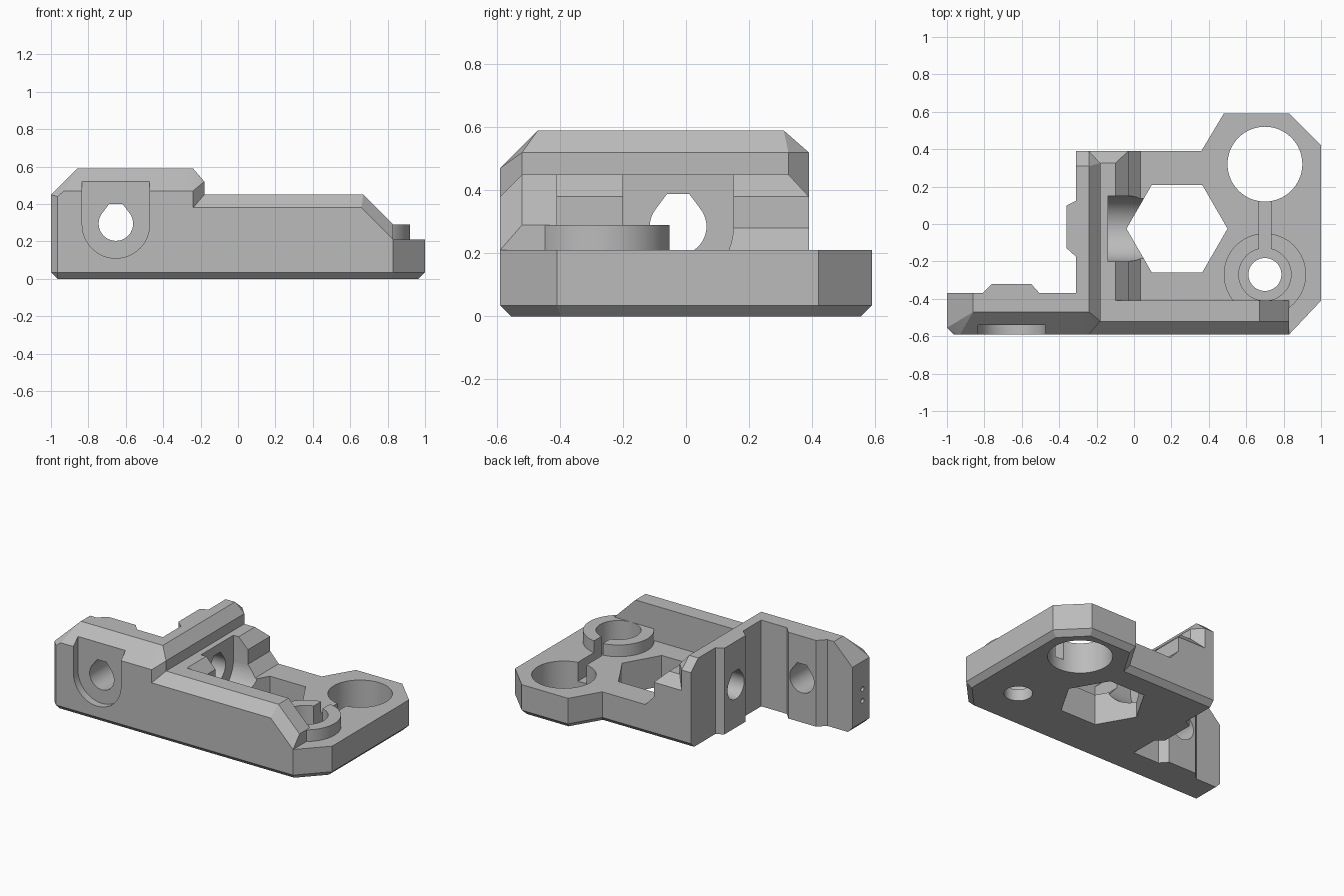
import bpy, bmesh, math
from mathutils import Vector

if "Cube" in bpy.data.objects:
    bpy.data.objects.remove(bpy.data.objects["Cube"])

grey = bpy.data.materials.new("plain_grey")
grey.diffuse_color = (0.5, 0.5, 0.5, 1)
grey.use_nodes = True
grey.node_tree.nodes["Principled BSDF"].inputs["Base Color"].default_value = grey.diffuse_color


def finish(name, bm):
    bmesh.ops.recalc_face_normals(bm, faces=bm.faces)
    mesh = bpy.data.meshes.new(name)
    bm.to_mesh(mesh)
    bm.free()
    mesh.materials.append(grey)
    ob = bpy.data.objects.new(name, mesh)
    bpy.context.collection.objects.link(ob)
    return ob


def hull(name, pts):
    """Convex solid around the given points."""
    bm = bmesh.new()
    for p in pts:
        bm.verts.new(p)
    res = bmesh.ops.convex_hull(bm, input=bm.verts)
    loose = {g for g in res["geom_interior"] + res["geom_unused"] if isinstance(g, bmesh.types.BMVert)}
    bmesh.ops.delete(bm, geom=list(loose), context='VERTS')
    bmesh.ops.dissolve_limit(bm, angle_limit=0.002, verts=bm.verts, edges=bm.edges)
    return finish(name, bm)


def box(name, x0, x1, y0, y1, z0, z1):
    return hull(name, [(x, y, z) for x in (x0, x1) for y in (y0, y1) for z in (z0, z1)])


def prism(name, outline, axis, a, b):
    """Convex outline swept along an axis; outline is in the other two axes."""
    def place(u, v, w):
        return {'X': (w, u, v), 'Y': (u, w, v), 'Z': (u, v, w)}[axis]
    return hull(name, [place(u, v, w) for u, v in outline for w in (a, b)])


def circle(cu, cv, r, n=48, turn=0.0):
    return [(cu + r * math.cos(turn + math.tau * i / n),
             cv + r * math.sin(turn + math.tau * i / n)) for i in range(n)]


def screw_hole(cu, cv, r):
    return circle(cu, cv, r) + [(cu - 0.035, cv + r * 1.15), (cu + 0.035, cv + r * 1.15)]


def head_slot(cu, cv, r, top):
    return circle(cu, cv, r) + [(cu - r, top), (cu + r, top)]


def plate(name, outline, top, c):
    """Flat plate with a chamfer of size c round its bottom edge."""
    pts = [Vector(p) for p in outline]
    n = len(pts)
    inner = []
    for i, p in enumerate(pts):
        d0 = (p - pts[i - 1]).normalized()
        d1 = (pts[(i + 1) % n] - p).normalized()
        n0, n1 = Vector((-d0.y, d0.x)), Vector((-d1.y, d1.x))
        inner.append(p + (n0 + n1) * c / (1 + n0.dot(n1)))
    bm = bmesh.new()
    rings = [[bm.verts.new((p.x, p.y, z)) for p in ring]
             for ring, z in ((inner, 0), (pts, c), (pts, top))]
    bm.faces.new(rings[0])
    bm.faces.new(rings[2])
    for lo, hi in zip(rings, rings[1:]):
        for i in range(n):
            j = (i + 1) % n
            bm.faces.new((lo[i], lo[j], hi[j], hi[i]))
    return finish(name, bm)


def combine(body, parts, op):
    for part in parts:
        mod = body.modifiers.new(op, 'BOOLEAN')
        mod.operation, mod.solver, mod.object = op, 'EXACT', part
        dg = bpy.context.evaluated_depsgraph_get()
        mesh = bpy.data.meshes.new_from_object(body.evaluated_get(dg))
        body.modifiers.clear()
        body.data = mesh
        bpy.data.objects.remove(part)


# Base plate with the rear ear
body = plate("bracket_body", [(-.31, -.59), (.83, -.59), (1, -.41), (1, .42), (.83, .59),
                              (.48, .59), (.36, .39), (-.31, .39)], .21, .035)

solids = [
    # Tall left wing of the front wall
    hull("front_wing",
         [(x, y, .59) for x in (-.86, -.24) for y in (-.47, -.37)] +
         [(-.965, -.59, .035), (-.965, -.59, .44), (-.93, -.59, .47), (-.24, -.59, .035), (-.24, -.59, .47)] +
         [(-1, y, z) for y in (-.555, -.37) for z in (.035, .45)] +
         [(x, y, 0) for x in (-.965, -.24) for y in (-.555, -.37)]),
    # Long ridge running front to back
    hull("side_ridge",
         [(x, y, .59) for x in (-.31, -.24) for y in (-.47, .31)] +
         [(x, -.59, z) for x in (-.31, -.24) for z in (.035, .47)] +
         [(x, .39, z) for x in (-.31, -.24) for z in (.035, .52)] +
         [(-.18, y, z) for y in (-.52, .325) for z in (.1, .52)] +
         [(x, y, 0) for x in (-.31, -.24) for y in (-.555, .355)]),
    # Low front bar with sloping right end
    hull("front_bar",
         [(x, y, z) for y in (-.52, -.41) for x, z in ((-.3, .45), (.67, .45), (.83, .29), (.83, .1), (-.3, .1))] +
         [(x, -.59, z) for x, z in ((-.3, .38), (.66, .38), (.83, .21), (.83, .1), (-.3, .1))]),
    # Thickened block beside the ridge
    hull("ridge_block",
         [(x, y, z) for y in (-.45, .325) for x, z in ((-.31, .45), (-.10, .45), (-.03, .38), (-.03, .1), (-.31, .1))] +
         [(x, .39, z) for x in (-.31, -.03) for z in (.1, .38)]),
    prism("block_foot", [(-.1, .28), (-.03, .28), (.035, .21), (.035, .15), (-.1, .15)], 'Y', -.45, .39),
    # Locating ribs on the inner faces
    prism("wing_rib", [(-.81, -.40), (-.81, -.37), (-.76, -.32), (-.55, -.32), (-.505, -.37), (-.505, -.40)], 'Z', 0, .59),
    prism("ridge_rib", [(-.28, .125), (-.31, .125), (-.36, .10), (-.36, -.13), (-.31, -.175), (-.28, -.175)], 'Z', 0, .59),
    # Round collar
    prism("collar", circle(.70, -.27, .22, 64), 'Z', .1, .29),
]
combine(body, solids, 'UNION')

cuts = [
    prism("hex_cut", circle(.23, -.025, .27, 6), 'Z', -.1, .5),
    prism("rod_cut", circle(.70, .32, .20, 64), 'Z', -.1, .5),
    prism("collar_pocket", circle(.70, -.27, .14), 'Z', .08, .6),
    prism("collar_hole", circle(.70, -.27, .088), 'Z', -.1, .6),
    box("slit_cut", .667, .733, -.25, .2, .08, .6),
    prism("wing_slot", head_slot(-.653, .29, .18, .52), 'Y', -.7, -.54),
    prism("wing_hole", screw_hole(-.653, .295, .092), 'Y', -.7, -.2),
    prism("ridge_slot", head_slot(-.025, .28, .175, .6), 'X', -.14, .05),
    prism("ridge_hole", screw_hole(-.025, .285, .09), 'X', -.5, 0),
    # Two pin holes in the wing end
    prism("pin_hole_low", circle(-.48, .18, .016, 16), 'X', -1.1, -.85),
    prism("pin_hole_high", circle(-.48, .26, .016, 16), 'X', -1.1, -.85),
]
combine(body, cuts, 'DIFFERENCE')

bpy.context.view_layer.objects.active = body
body.select_set(True)
bpy.ops.object.shade_smooth_by_angle(angle=math.radians(25))
